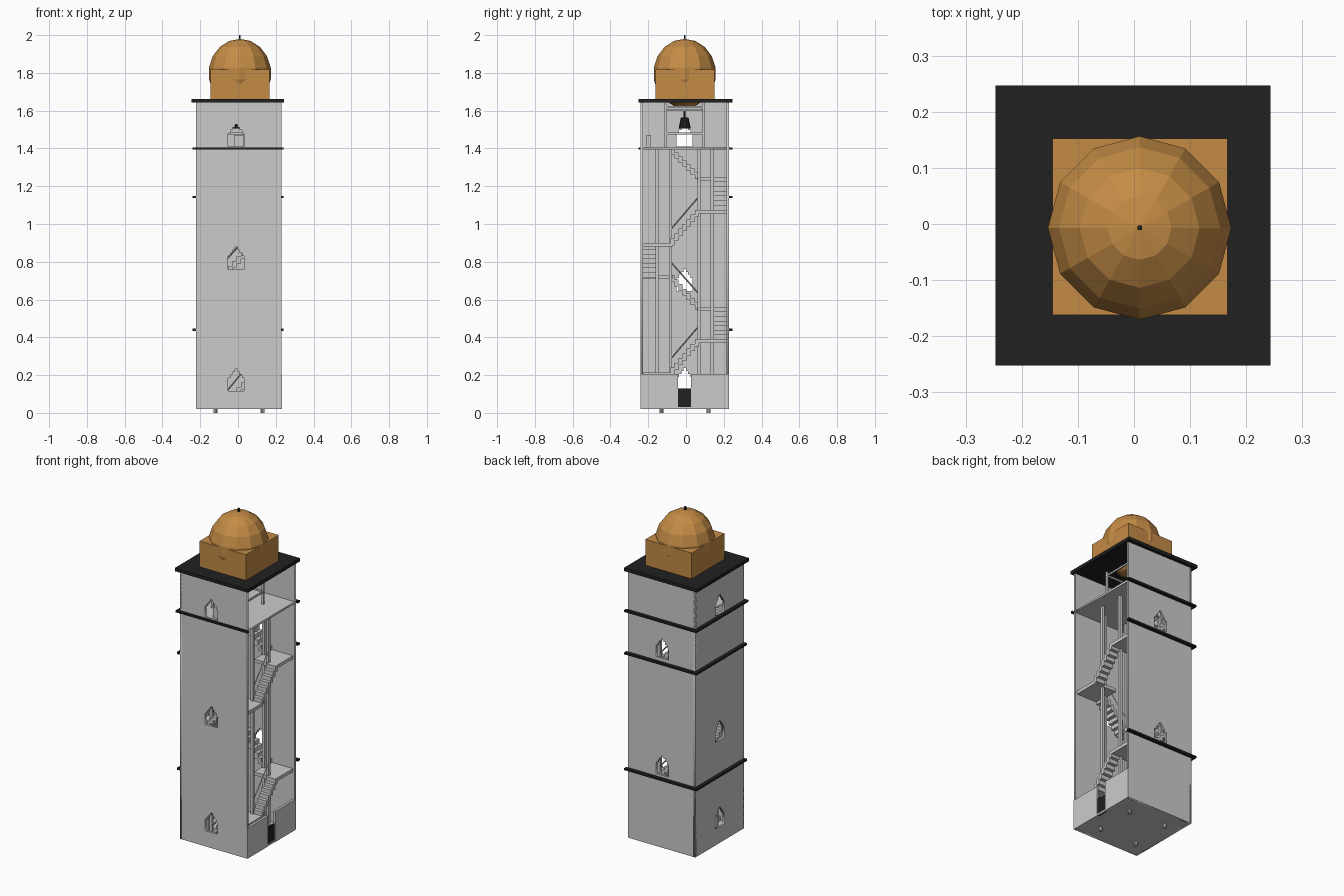
import bpy, bmesh, math
from mathutils import Matrix, Vector

if "Cube" in bpy.data.objects:
    bpy.data.objects.remove(bpy.data.objects["Cube"])


def material(name, rgb):
    m = bpy.data.materials.new(name)
    m.diffuse_color = (*rgb, 1)
    m.use_nodes = True
    m.node_tree.nodes["Principled BSDF"].inputs["Base Color"].default_value = m.diffuse_color
    return m


DARK = material("dark_iron", (0.015, 0.015, 0.015))
GOLD = material("ochre", (0.55, 0.26, 0.06))


def finish(name, me, mat=None):
    ob = bpy.data.objects.new(name, me)
    bpy.context.collection.objects.link(ob)
    if mat:
        me.materials.clear()
        me.materials.append(mat)
    return ob


def boxes(name, items, mat=None):
    """One mesh from (x0, x1, y0, y1, z0, z1) boxes."""
    bm = bmesh.new()
    for x0, x1, y0, y1, z0, z1 in items:
        m = Matrix.Translation(((x0 + x1) / 2, (y0 + y1) / 2, (z0 + z1) / 2))
        bmesh.ops.create_cube(bm, size=1, matrix=m @ Matrix.Diagonal((x1 - x0, y1 - y0, z1 - z0, 1)))
    me = bpy.data.meshes.new(name)
    bm.to_mesh(me)
    bm.free()
    return finish(name, me, mat)


def cone(name, x, y, z0, z1, r0, r1, n, mat=None):
    bm = bmesh.new()
    bmesh.ops.create_cone(bm, cap_ends=True, segments=n, radius1=r0, radius2=r1, depth=z1 - z0,
                          matrix=Matrix.Translation((x, y, (z0 + z1) / 2)))
    me = bpy.data.meshes.new(name)
    bm.to_mesh(me)
    bm.free()
    return finish(name, me, mat)


def panel(name, loops, thick, u, v, origin):
    """Flat sheet with holes, laid out on axes u, v."""
    cu = bpy.data.curves.new(name, 'CURVE')
    cu.dimensions, cu.fill_mode, cu.extrude = '2D', 'BOTH', thick / 2
    for pts in loops:
        sp = cu.splines.new('POLY')
        sp.points.add(len(pts) - 1)
        for p, (a, b) in zip(sp.points, pts):
            p.co = (a, b, 0, 1)
        sp.use_cyclic_u = True
    tmp = bpy.data.objects.new(name + "_outline", cu)
    bpy.context.collection.objects.link(tmp)
    me = bpy.data.meshes.new_from_object(tmp)
    bpy.data.objects.remove(tmp)
    u, v = Vector(u), Vector(v)
    m = Matrix((u, v, u.cross(v))).transposed().to_4x4()
    me.transform(Matrix.Translation(origin) @ m)
    return finish(name, me)


def rect(a0, a1, b0, b1):
    return [(a0, b0), (a1, b0), (a1, b1), (a0, b1)]


def arch(c, z):
    """Window with a stepped pointed top."""
    half = [(.042, 0), (.042, .07), (.03, .07), (.03, .087), (.018, .087), (.018, .102), (.007, .102), (.007, .117)]
    return [(c + a, z + b) for a, b in half] + [(c - a, z + b) for a, b in reversed(half)]


X0, X1, Y0, Y1 = -.222, .230, -.240, .227
BASE, FLOOR, TOP, T = .02, 1.40, 1.645, .012

# walls
panel("front_wall", [rect(X0, X1, BASE, TOP)] + [arch(-.01, z) for z in (.115, .76, 1.41)],
      T, (1, 0, 0), (0, 0, 1), (0, Y0 + T / 2, 0))
panel("back_wall", [rect(X0, X1, BASE, TOP)] + [arch(0, z) for z in (.46, 1.17)],
      T, (1, 0, 0), (0, 0, 1), (0, Y1 - T / 2, 0))
panel("left_wall", [rect(Y0, Y1, BASE, TOP)] + [arch(-.007, z) for z in (.12, .645, 1.41)],
      T, (0, 1, 0), (0, 0, 1), (X0 + T / 2, 0, 0))
boxes("right_low_wall", [(X1 - T, X1 + .002, Y0, -.042, BASE, .205), (X1 - T, X1 + .002, .027, Y1, BASE, .205)])
boxes("door", [(X1 - T, X1 - .004, -.042, .027, BASE, .13)], DARK)

# floors and feet
boxes("ground_floor", [(X0, X1, Y0, Y1, BASE, BASE + .01)])
panel("belfry_floor", [rect(X0, X1, Y0, Y1), rect(-.205, -.15, -.12, .06)],
      .012, (1, 0, 0), (0, 1, 0), (0, 0, FLOOR))
for x in (-.12, .13):
    for y in (-.13, .12):
        cone("foot", x, y, 0, BASE, .011, .011, 10)

# trim bands and roof plate
P, H = .02, .006
bands = [(X0, X1 + .012, Y0 - .012, Y0, FLOOR - H, FLOOR + H)]
for z in (.44, 1.143, FLOOR):
    bands.append((X0 - P, X0, Y0 - (.012 if z == FLOOR else 0), Y1 + P, z - H, z + H))
    bands.append((X0, X1 + .012, Y1, Y1 + P, z - H, z + H))
boxes("trim_bands", bands, DARK)
boxes("roof_plate", [(-.247, .243, -.252, .247, 1.642, 1.662)], DARK)

# dome on its block
boxes("dome_block", [(-.145, .167, -.162, .152, 1.662, 1.818)], GOLD)
bm = bmesh.new()
bmesh.ops.create_uvsphere(bm, u_segments=12, v_segments=9, radius=1,
                          matrix=Matrix.Translation((.01, -.007, 1.797)) @ Matrix.Diagonal((.166, .166, .183, 1)))
me = bpy.data.meshes.new("dome")
bm.to_mesh(me)
bm.free()
finish("dome", me, GOLD)
boxes("finial", [(.006, .014, -.011, -.003, 1.97, 2.0)], DARK)

# stair posts around the well
CX, CY, W = .004, -.007, .075
posts = []
for s in (-1, 1):
    for t in (-1, 1):
        for x, y in ((CX + s * .152, CY + t * W), (CX + s * W, CY + t * .146)):
            posts.append((x - .008, x + .008, y - .008, y + .008, BASE, FLOOR))
boxes("stair_posts", posts)

# square spiral stair: corner landings joined by straight flights
IX0, IX1, IY0, IY1 = X0 + T, X1 - T, Y0 + T, Y1 - T
levels = [BASE + .01, .215, .39, .56, .73, .90, 1.075, 1.25, FLOOR]
corners = [(-1, -1), (1, -1), (1, 1), (-1, 1)]
landings, steps, rails = [], [], []
N = 7
for k in range(8):
    (ax, ay), (bx, by) = corners[k % 4], corners[(k + 1) % 4]
    z0, z1 = levels[k], levels[k + 1]
    rise, run = (z1 - z0) / N, 2 * W / N
    along_x = ay == by
    d = bx - ax if along_x else by - ay
    d = 1 if d > 0 else -1
    for i in range(N):
        p = sorted((-d * W + d * run * i, -d * W + d * run * (i + 1)))
        z = z0 + rise * (i + 1)
        if along_x:
            q = (CY + .146, IY1) if ay > 0 else (IY0, CY - .146)
            steps.append((CX + p[0], CX + p[1], *q, max(z - rise * 1.5, BASE), z))
        else:
            q = (CX + .152, IX1) if ax > 0 else (IX0, CX - .152)
            steps.append((*q, CY + p[0], CY + p[1], z - rise * 1.5, z))
    # sloping handrail on the well side
    a, b = (-d * W, z0 + .07), (d * W, z1 + .07)
    if z1 < FLOOR:
        if along_x:
            y = CY + ay * .146
            rails.append((Vector((CX + a[0], y, a[1])), Vector((CX + b[0], y, b[1]))))
        else:
            x = CX + ax * .152
            rails.append((Vector((x, CY + a[0], a[1])), Vector((x, CY + b[0], b[1]))))
        lx = (CX + W - .01, IX1) if bx > 0 else (IX0, CX - W + .01)
        ly = (CY + W - .01, IY1) if by > 0 else (IY0, CY - W + .01)
        landings.append((*lx, *ly, z1 - .02, z1))
boxes("stair_steps", steps)
boxes("stair_landings", landings)
bm = bmesh.new()
for a, b in rails:
    m = Matrix.Translation((a + b) / 2) @ (b - a).to_track_quat('Z', 'Y').to_matrix().to_4x4()
    bmesh.ops.create_cone(bm, cap_ends=True, segments=4, radius1=.004, radius2=.004,
                          depth=(b - a).length, matrix=m)
me = bpy.data.meshes.new("handrails")
bm.to_mesh(me)
bm.free()
finish("handrails", me)

# bell and its frame
frame = []
for s in (-1, 1):
    for t in (-1, 1):
        x, y = CX + s * .1, CY + t * .1
        frame.append((x - .006, x + .006, y - .006, y + .006, FLOOR, TOP))
    for z in (1.48, 1.62):
        frame.append((CX - .1, CX + .1, CY + s * .1 - .004, CY + s * .1 + .004, z - .005, z + .005))
        frame.append((CX + s * .1 - .004, CX + s * .1 + .004, CY - .1, CY + .1, z - .005, z + .005))
frame.append((CX - .005, CX + .005, CY - .1, CY + .1, 1.597, 1.607))
boxes("bell_frame", frame)
cone("bell", CX, CY, 1.505, 1.565, .032, .02, 10, DARK)
cone("bell_hanger", CX, CY, 1.56, 1.60, .005, .005, 6, DARK)
boxes("belfry_box", [(-.02, .03, -.21, -.185, FLOOR, 1.47)])
